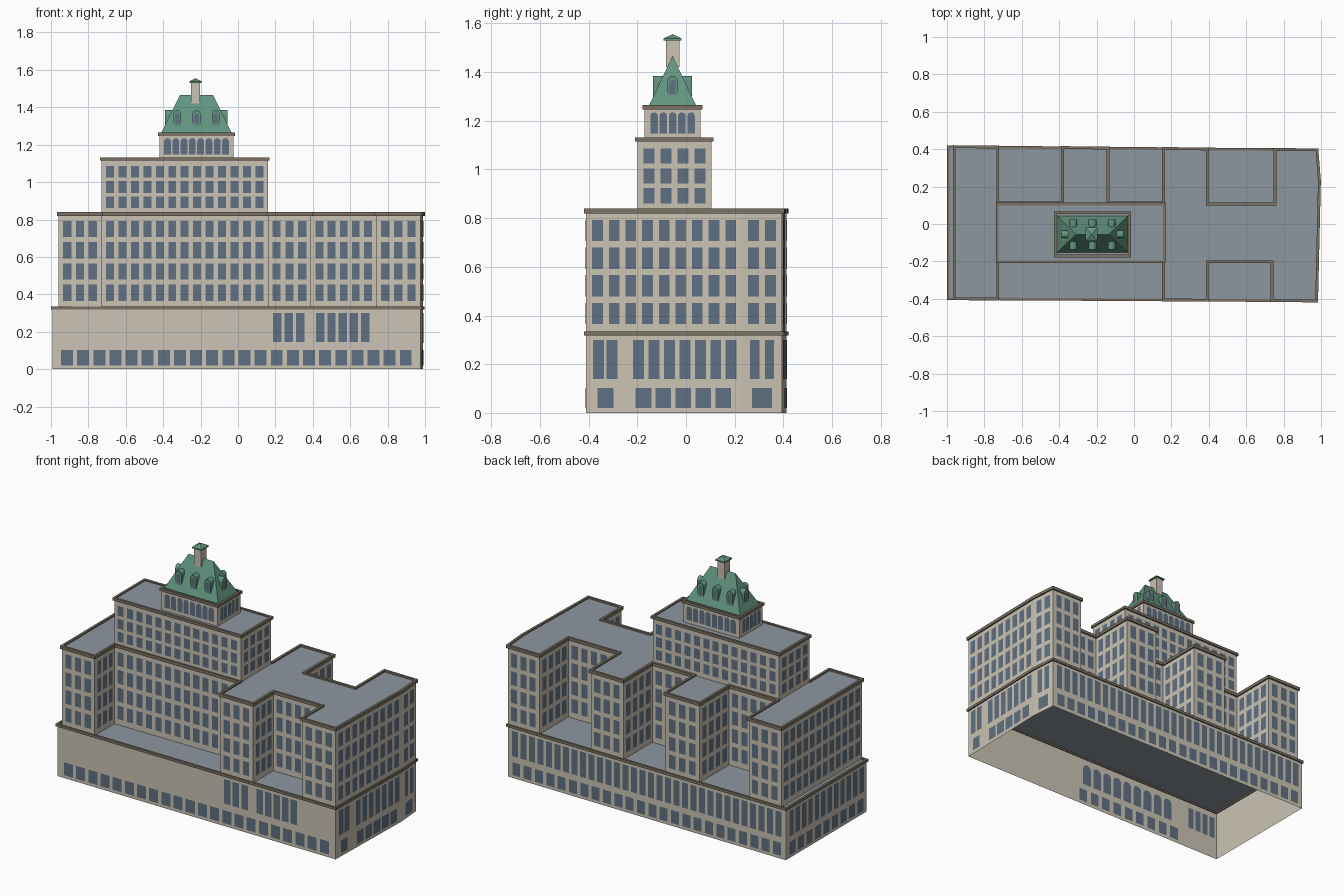
import bpy, bmesh, math
from mathutils import Vector

cube = bpy.data.objects.get("Cube")
if cube:
    bpy.data.objects.remove(cube, do_unlink=True)


def material(name, rgb):
    m = bpy.data.materials.new(name)
    m.use_nodes = True
    m.diffuse_color = (*rgb, 1)
    m.node_tree.nodes["Principled BSDF"].inputs["Base Color"].default_value = (*rgb, 1)
    return m


STONE = material("pale stone", (0.60, 0.55, 0.46))
TRIM = material("cornice brown", (0.20, 0.17, 0.13))
GLASS = material("blue grey glass", (0.117, 0.162, 0.223))
ROOF = material("grey roofing", (0.27, 0.31, 0.35))
COPPER = material("green copper", (0.122, 0.30, 0.216))


def finish(name, bm, *mats):
    mesh = bpy.data.meshes.new(name)
    bm.to_mesh(mesh)
    bm.free()
    for m in mats:
        mesh.materials.append(m)
    ob = bpy.data.objects.new(name, mesh)
    bpy.context.collection.objects.link(ob)
    return ob


def edges(poly):
    return [(Vector(a), Vector(b)) for a, b in zip(poly, poly[1:] + poly[:1])]


def outward(a, b):
    d = (b - a).normalized()
    return Vector((d.y, -d.x))


def rect(cx, cy, hx, hy):
    return [(cx - hx, cy - hy), (cx + hx, cy - hy), (cx + hx, cy + hy), (cx - hx, cy + hy)]


def offset(poly, d):
    """Mitred outline, moved outward by d."""
    ns = [outward(a, b) for a, b in edges(poly)]
    return [Vector(p) + (ns[i - 1] + ns[i]) * d / (1 + ns[i - 1].dot(ns[i]))
            for i, p in enumerate(poly)]


def block(name, poly, z0, z1, top=ROOF):
    """Walls and a flat roof, open below."""
    bm = bmesh.new()
    low = [bm.verts.new((*p, z0)) for p in poly]
    high = [bm.verts.new((*p, z1)) for p in poly]
    for i in range(len(poly)):
        j = (i + 1) % len(poly)
        bm.faces.new((low[i], low[j], high[j], high[i]))
    bm.faces.new(high).material_index = 1
    return finish(name, bm, STONE, top)


def cornice(name, poly, z0, z1, out=0.009, inner=0.006):
    """Moulding that follows the top of a wall."""
    bm = bmesh.new()
    o, n = offset(poly, out), offset(poly, -inner)
    loops = [[bm.verts.new((*p, z)) for p in pts]
             for pts, z in ((o, z0), (o, z1), (n, z1), (n, z0))]
    for k in range(4):
        a, b = loops[k], loops[(k + 1) % 4]
        for i in range(len(poly)):
            j = (i + 1) % len(poly)
            bm.faces.new((a[i], a[j], b[j], b[i]))
    return finish(name, bm, TRIM)


def outline(w, z0, z1, arch):
    """Window outline in (along, up), optionally round-headed."""
    r = w / 2
    if not arch:
        return [(-r, z0), (r, z0), (r, z1), (-r, z1)]
    head = [(r * math.cos(t * math.pi / 8), z1 - r + r * math.sin(t * math.pi / 8))
            for t in range(9)]
    return [(-r, z0), (r, z0)] + head


def pane(bm, a, b, s, w, z0, z1, arch=False, off=0.003):
    """One pane, s units along the wall from a to b."""
    d, n = (b - a).normalized(), outward(a, b)
    vs = []
    for u, z in outline(w, z0, z1, arch):
        p = a + d * (s + u) + n * off
        vs.append(bm.verts.new((p.x, p.y, z)))
    bm.faces.new(vs if off > 0 else vs[::-1])


def row(bm, a, b, n, rows, fill=0.64, margin=0.0125, arch=False):
    """Evenly spaced panes over a whole wall."""
    pitch = ((b - a).length - 2 * margin) / n
    for z0, z1 in rows:
        for i in range(n):
            pane(bm, a, b, margin + pitch * (i + 0.5), pitch * fill, z0, z1, arch)


# Outlines, counter-clockwise from the front left corner
podium = [(-.992, -.398), (.975, -.41), (.99, .23), (.977, .395), (-.992, .412)]
wings = [(-.96, -.398), (-.73, -.4), (-.73, -.2), (.16, -.2), (.16, -.405), (.39, -.406),
         (.39, -.2), (.74, -.2), (.74, -.408), (.975, -.41), (.99, .23), (.977, .395),
         (.755, .397), (.755, .105), (.39, .105), (.39, .4), (.16, .402), (.16, .11),
         (-.14, .11), (-.14, .405), (-.38, .407), (-.38, .11), (-.73, .11),
         (-.73, .41), (-.96, .412)]
tower = [(-.73, -.2), (.16, -.2), (.16, .105), (-.73, .105)]
CX, CY = -.222, -.055
lantern = rect(CX, CY, .197, .115)

block("podium", podium, 0, .328)
cornice("podium_cornice", podium, .318, .335, .008)
block("wings", wings, .328, .83)
cornice("wings_cornice", wings, .82, .84)
block("tower", tower, .82, 1.125)
cornice("tower_cornice", tower, 1.115, 1.132)
block("lantern", lantern, 1.12, 1.255)
cornice("lantern_cornice", lantern, 1.247, 1.264, .008)

# Wing and tower windows
bm = bmesh.new()
for a, b in edges(wings):
    row(bm, a, b, round((b - a).length / .07), [(.365 + .1135 * k, .452 + .1135 * k) for k in range(4)])
finish("wing_windows", bm, GLASS)
bm = bmesh.new()
for a, b in edges(tower):
    row(bm, a, b, round((b - a).length / .07), [(.861 + .082 * k, .923 + .082 * k) for k in range(3)])
finish("tower_windows", bm, GLASS)

# Round-headed lantern windows
bm = bmesh.new()
for (a, b), n in zip(edges(lantern), (8, 5, 8, 5)):
    row(bm, a, b, n, [(1.147, 1.235)], .82, .02, True)
finish("lantern_windows", bm, GLASS)

# Podium windows: tall upper row, low ground row
TALL, LOW = (.14, .30), (.02, .102)
front, side, chamfer, back, left = edges(podium)
bm = bmesh.new()
row(bm, *front, 22, [LOW], .74, .035)
for x in [.21 + .0615 * i for i in range(3)] + [.44 + .06 * i for i in range(5)]:
    pane(bm, *front, x + .992, .045, .145, .30)
for y in [-.36, -.303] + [-.195 + .0635 * i for i in range(7)]:
    pane(bm, *side, y + .41, .045, *TALL)
for y in [-.33] + [-.175 + .082 * i for i in range(5)]:
    pane(bm, *side, y + .41, .065, *LOW)
row(bm, *chamfer, 2, [TALL], .62, .022)
row(bm, *chamfer, 1, [LOW], .65, .02)
row(bm, *back, 32, [TALL], .68, .02)
row(bm, *back, 24, [LOW], .7, .02)
row(bm, *left, 12, [TALL], .68, .02)
row(bm, *left, 9, [LOW], .7, .02)
finish("podium_windows", bm, GLASS)

# Inner panes on the front wall
bm = bmesh.new()
for i in range(9):
    pane(bm, *front, .39 + .08 * i, .06, .14, .28, True, -.003)
    pane(bm, *front, .34 + .09 * i, .06, *LOW, False, -.003)
for i in range(4):
    pane(bm, *front, .04 + .055 * i, .04, .14, .28, False, -.003)
finish("inner_windows", bm, GLASS)

# Hipped copper roof
bm = bmesh.new()
base = [bm.verts.new((*p, 1.26)) for p in rect(CX, CY, .19, .098)]
r0, r1 = (bm.verts.new((CX + s * .088, CY, 1.467)) for s in (-1, 1))
for f in ((base[0], base[1], r1, r0), (base[1], base[2], r1),
          (base[2], base[3], r0, r1), (base[3], base[0], r0)):
    bm.faces.new(f)
finish("copper_roof", bm, COPPER)


def dormer(name, x, y, facing, depth):
    """Round-headed dormer with a pane in its face."""
    n = Vector(facing)
    d = Vector((-n.y, n.x))
    at = Vector((x, y))
    bm = bmesh.new()
    rings = []
    for back_by in (0, depth):
        rings.append([bm.verts.new((*(at + d * u - n * back_by), z))
                      for u, z in outline(.042, 1.295, 1.385, True)])
    f, g = rings
    bm.faces.new(f)
    for i in range(len(f)):
        j = (i + 1) % len(f)
        bm.faces.new((f[j], f[i], g[i], g[j]))
    pane(bm, at, at + d, 0, .025, 1.31, 1.367, True, .002)
    bm.faces.ensure_lookup_table()
    bm.faces[-1].material_index = 1
    finish(name, bm, COPPER, GLASS)


for i, dx in enumerate((-.103, 0, .103)):
    dormer(f"front_dormer_{i + 1}", CX + dx, CY - .08, (0, -1), .05)
    dormer(f"back_dormer_{i + 1}", CX + dx, CY + .08, (0, 1), .05)
dormer("right_dormer", CX - .167, CY, (-1, 0), .05)
dormer("left_dormer", CX + .167, CY, (1, 0), .05)

# Chimney with a pointed cap
chimney = rect(CX - .005, CY, .024, .028)
block("chimney", chimney, 1.42, 1.532, STONE)
bm = bmesh.new()
cap = offset(chimney, .009)
lo = [bm.verts.new((*p, 1.53)) for p in cap]
hi = [bm.verts.new((*p, 1.538)) for p in cap]
tip = bm.verts.new((CX - .005, CY, 1.556))
bm.faces.new(lo[::-1])
for i in range(4):
    j = (i + 1) % 4
    bm.faces.new((lo[i], lo[j], hi[j], hi[i]))
    bm.faces.new((hi[i], hi[j], tip))
finish("chimney_cap", bm, COPPER)
